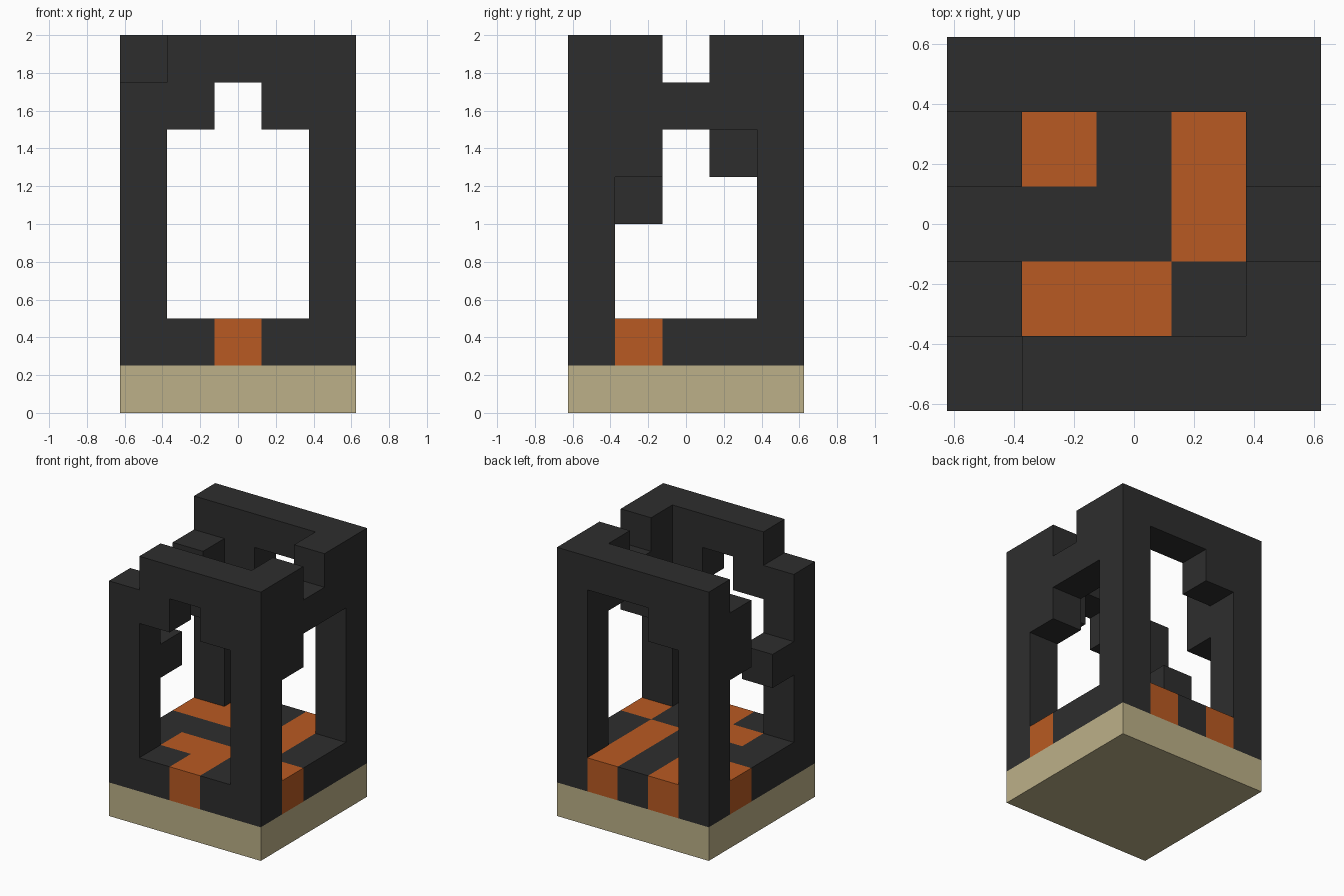
import bpy
import bmesh
import math
from mathutils import Vector

cube = bpy.data.objects.get("Cube")
if cube:
    bpy.data.objects.remove(cube, do_unlink=True)

CELL = 0.25
ORIGIN = Vector((-0.625, -0.625, 0.0))


def material(name, rgb):
    mat = bpy.data.materials.new(name)
    mat.use_nodes = True
    color = (*rgb, 1.0)
    mat.diffuse_color = color
    bsdf = mat.node_tree.nodes["Principled BSDF"]
    bsdf.inputs["Base Color"].default_value = color
    bsdf.inputs["Roughness"].default_value = 0.9
    return mat


SAND = material("sand", (0.503, 0.434, 0.246))
STONE = material("dark_stone", (0.027, 0.027, 0.027))
EMBER = material("ember_orange", (0.485, 0.102, 0.016))


def block(x, y, z):
    """Cells of a box; each argument is one index or an inclusive (first, last)."""
    spans = [(s, s) if isinstance(s, int) else s for s in (x, y, z)]
    rx, ry, rz = [range(a, b + 1) for a, b in spans]
    return {(i, j, k) for i in rx for j in ry for k in rz}


# Floor colour plan: rows from back to front, o = orange, . = dark
PLAN = (".o.o.",
        "oo.o.",
        "...o.",
        ".oo.o",
        "..o..")


def floor_color(cell):
    return EMBER if PLAN[4 - cell[1]][cell[0]] == "o" else STONE


def stone(cell):
    return STONE


def sand(cell):
    return SAND


PARTS = {
    "base_slab": (block((0, 4), (0, 4), 0), sand),
    "patterned_floor": (block((0, 4), (0, 4), 1), floor_color),
    # Corner posts
    "front_right_post": (block(0, 0, (2, 6)), stone),
    "front_left_post": (block(4, 0, (2, 7)), stone),
    "back_right_post": (block(0, 4, (2, 7)), stone),
    "back_left_post": (block(4, 4, (2, 7)), stone),
    # Lintels with their notches
    "front_lintel": (block((1, 3), 0, 7) | block(1, 0, 6) | block(3, 0, 6), stone),
    "back_lintel": (block((1, 3), 4, 7) | block(1, 4, 6), stone),
    "left_lintel": (block(4, (1, 3), 6) | block(4, 1, 7) | block(4, 3, 7)
                    | block(4, 1, 5), stone),
    # Broken stubs on the open side
    "right_back_stub": (block(0, 3, (5, 6)), stone),
    "right_front_stub": (block(0, 1, 4), stone),
}
SOLID = set().union(*(cells for cells, _ in PARTS.values()))


def build(name, cells, color_rule):
    """Shell of the outward faces of the cells, merged into large flat faces."""
    bm = bmesh.new()
    mats = []
    for cell in sorted(cells):
        mat = color_rule(cell)
        if mat not in mats:
            mats.append(mat)
        center = ORIGIN + (Vector(cell) + Vector((0.5, 0.5, 0.5))) * CELL
        for axis in range(3):
            for sign in (-1, 1):
                step = [0, 0, 0]
                step[axis] = sign
                neighbour = tuple(c + s for c, s in zip(cell, step))
                if neighbour in SOLID:
                    continue
                n = Vector(step)
                u = Vector([float(a == (axis + 1) % 3) for a in range(3)])
                v = n.cross(u)
                corners = [n + u + v, n - u + v, n - u - v, n + u - v]
                face = bm.faces.new([bm.verts.new(center + c * CELL / 2) for c in corners])
                face.material_index = mats.index(mat)
    bmesh.ops.remove_doubles(bm, verts=bm.verts, dist=0.001)
    bmesh.ops.dissolve_limit(bm, angle_limit=math.radians(1), verts=bm.verts,
                             edges=bm.edges, delimit={'MATERIAL'})
    bm.normal_update()
    mesh = bpy.data.meshes.new(name)
    bm.to_mesh(mesh)
    bm.free()
    for mat in mats:
        mesh.materials.append(mat)
    bpy.context.collection.objects.link(bpy.data.objects.new(name, mesh))


for part, (part_cells, rule) in PARTS.items():
    build(part, part_cells, rule)
